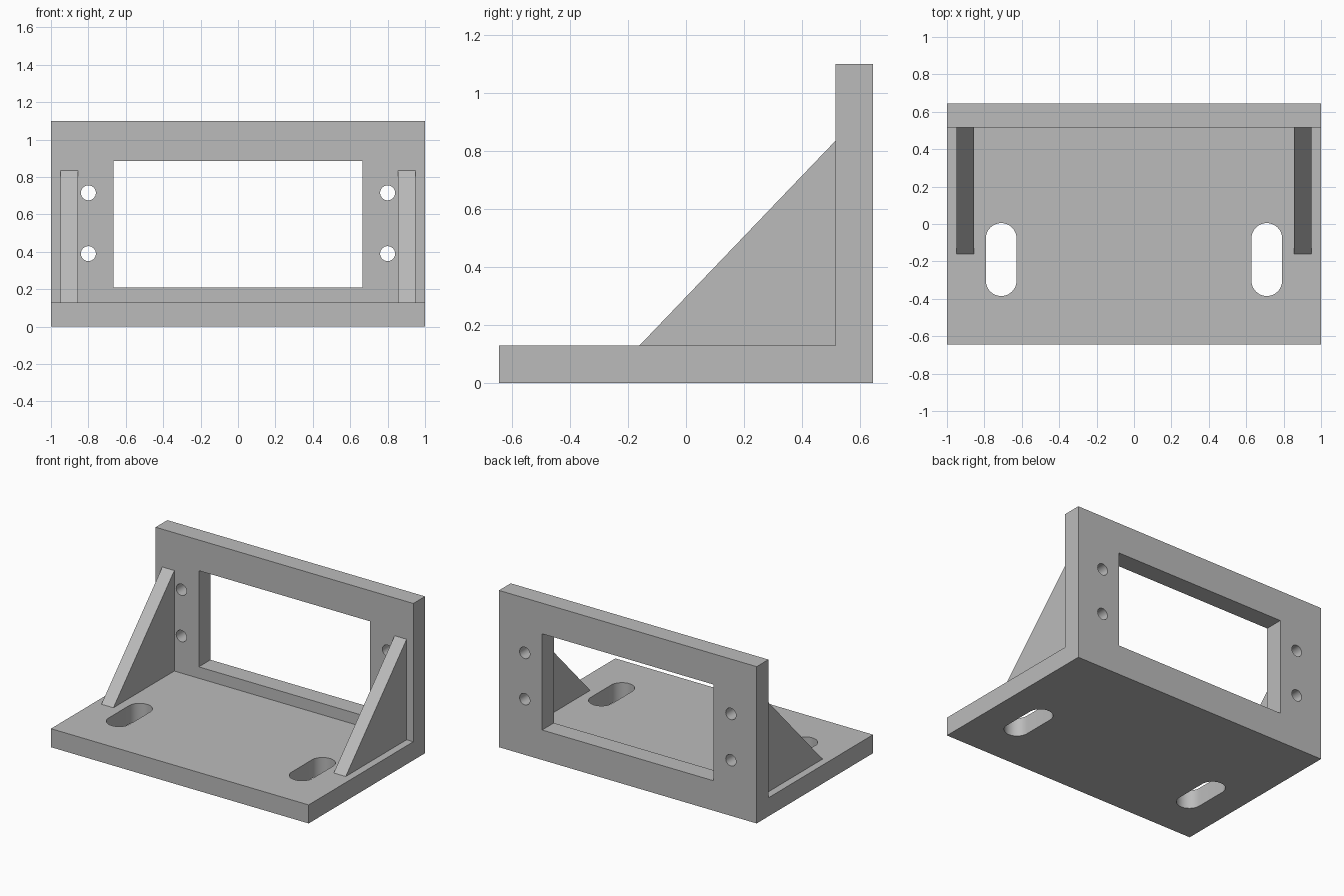
import bpy
import bmesh
from math import pi, cos, sin, radians
from mathutils import Vector

default = bpy.data.objects.get("Cube")
if default:
    bpy.data.objects.remove(default, do_unlink=True)

# Main dimensions
HALF_X, HALF_Y, HEIGHT, THICK = 1.0, 0.645, 1.10, 0.13
WALL_Y = HALF_Y - THICK

grey = bpy.data.materials.new("plain grey")
grey.use_nodes = True
grey.diffuse_color = (0.5, 0.5, 0.5, 1)
grey.node_tree.nodes["Principled BSDF"].inputs["Base Color"].default_value = grey.diffuse_color


def extrude(name, points, offset):
    """Solid made by sweeping a closed outline along an offset."""
    bm = bmesh.new()
    face = bm.faces.new([bm.verts.new(p) for p in points])
    swept = bmesh.ops.extrude_face_region(bm, geom=[face])["geom"]
    moved = [g for g in swept if isinstance(g, bmesh.types.BMVert)]
    bmesh.ops.translate(bm, verts=moved, vec=Vector(offset))
    bmesh.ops.recalc_face_normals(bm, faces=bm.faces)
    mesh = bpy.data.meshes.new(name)
    bm.to_mesh(mesh)
    bm.free()
    mesh.materials.append(grey)
    obj = bpy.data.objects.new(name, mesh)
    bpy.context.collection.objects.link(obj)
    return obj


def slot_outline(cx, cy, radius, half_straight, steps=24):
    """Rounded slot outline; a plain circle when half_straight is zero."""
    points = []
    for end in (1, -1):
        for i in range(steps + (half_straight > 0)):
            a = pi * i / steps
            points.append((cx + end * radius * cos(a),
                           cy + end * (half_straight + radius * sin(a))))
    return points


def select_only(obj):
    bpy.ops.object.select_all(action="DESELECT")
    obj.select_set(True)
    bpy.context.view_layer.objects.active = obj


def cut(target, cutter):
    cutter.hide_render = True
    mod = target.modifiers.new("cut", "BOOLEAN")
    mod.operation = "DIFFERENCE"
    mod.solver = "EXACT"
    mod.object = cutter
    select_only(target)
    bpy.ops.object.modifier_apply(modifier=mod.name)
    bpy.data.objects.remove(cutter, do_unlink=True)


# L-shaped body: base plate and upright wall in one piece
profile = [(-HALF_Y, 0), (HALF_Y, 0), (HALF_Y, HEIGHT),
           (WALL_Y, HEIGHT), (WALL_Y, THICK), (-HALF_Y, THICK)]
body = extrude("angle_body", [(-HALF_X, y, z) for y, z in profile], (2 * HALF_X, 0, 0))

# Rectangular window in the wall
window = [(-0.665, 0.21), (0.665, 0.21), (0.665, 0.885), (-0.665, 0.885)]
cut(body, extrude("window_cutter", [(x, 0.4, z) for x, z in window], (0, 0.4, 0)))

for side in (-1, 1):
    # Bolt holes beside the window
    for z in (0.39, 0.715):
        ring = slot_outline(side * 0.8, z, 0.04, 0)
        cut(body, extrude("hole_cutter", [(x, 0.4, h) for x, h in ring], (0, 0.4, 0)))
    # Mounting slot in the base
    ring = slot_outline(side * 0.71, -0.19, 0.082, 0.113)
    cut(body, extrude("slot_cutter", [(x, y, -0.1) for x, y in ring], (0, 0, 0.4)))

select_only(body)
bpy.ops.object.shade_smooth_by_angle(angle=radians(30))

# Triangular stiffening ribs
rib = [(-0.16, THICK), (WALL_Y, THICK), (WALL_Y, 0.835)]
for side, label in ((-1, "right"), (1, "left")):
    extrude(label + "_rib", [(side * 0.855, y, z) for y, z in rib], (side * 0.093, 0, 0))
